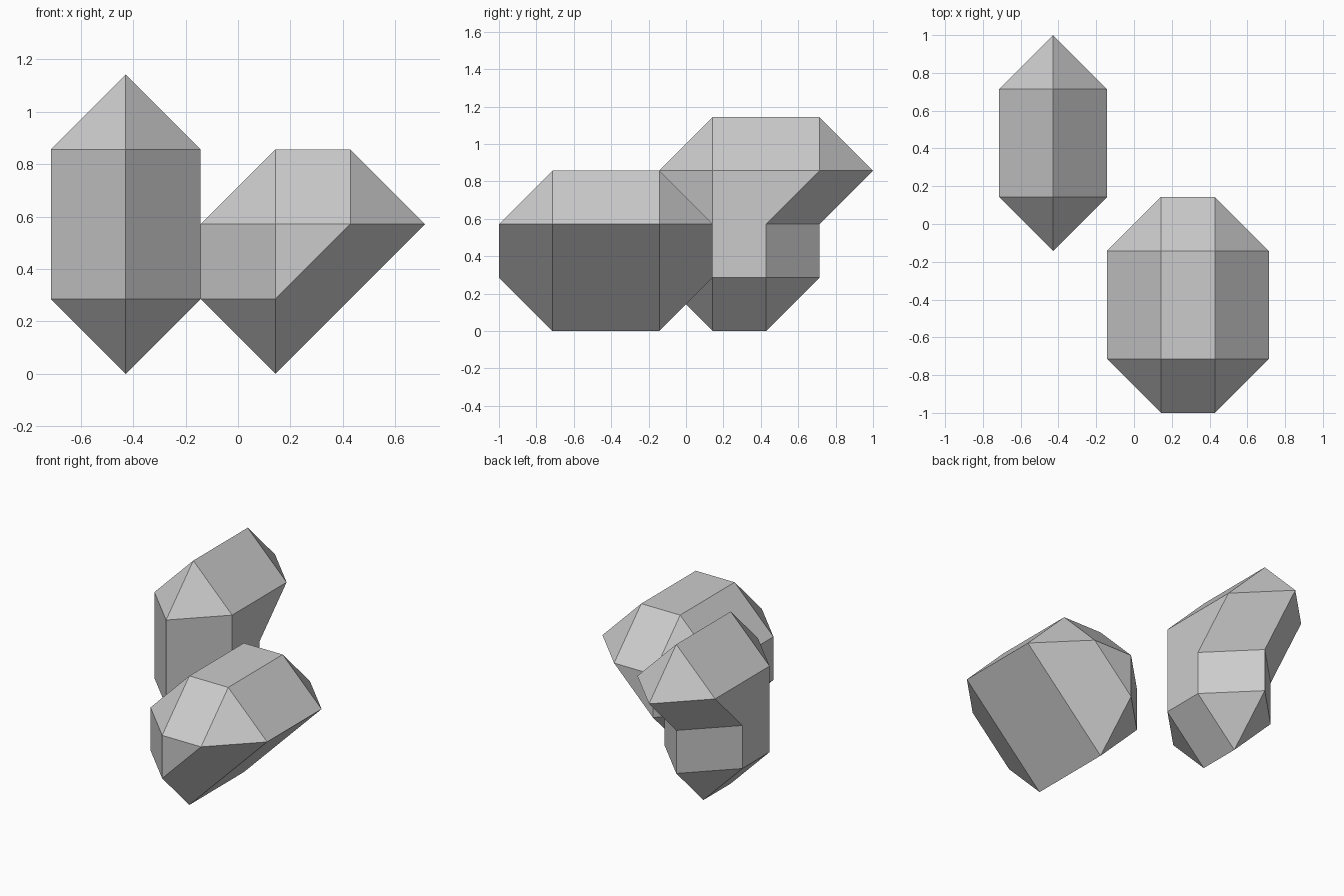
import bpy
import bmesh

cube = bpy.data.objects.get("Cube")
if cube:
    bpy.data.objects.remove(cube, do_unlink=True)

U = 2 / 7  # facet grid size

stone = bpy.data.materials.new("grey stone")
stone.use_nodes = True
grey = (0.6, 0.6, 0.6, 1)
stone.diffuse_color = grey
bsdf = next(n for n in stone.node_tree.nodes if n.type == 'BSDF_PRINCIPLED')
bsdf.inputs["Base Color"].default_value = grey


def faceted_rock(name, profile, centre, half, place):
    """Extrude the rim by +-half and bevel one grid step in to a flat cap.
    profile: each cap corner with the rim corners it fans out to.
    place(a, b, depth) gives the position in grid units."""
    bm = bmesh.new()

    def vert(point, depth):
        return bm.verts.new([c * U for c in place(*point, depth)])

    rims = []
    for side in (-1, 1):
        if half == 0 and rims:
            rim = rims[0]
        else:
            rim = [[vert(p, centre + side * half) for p in fan] for _, fan in profile]
            rims.append(rim)
        cap = [vert(p, centre + side * (half + 1)) for p, _ in profile]
        bm.faces.new(cap)
        for i, corner in enumerate(cap):
            j = (i + 1) % len(cap)
            if len(rim[i]) > 1:
                bm.faces.new([corner] + rim[i])
            bm.faces.new((corner, rim[i][-1], rim[j][0], cap[j]))

    # Straight walls between the two rims
    if half:
        near, far = [[v for fan in rim for v in fan] for rim in rims]
        for i in range(len(near)):
            bm.faces.new((near[i - 1], near[i], far[i], far[i - 1]))

    bmesh.ops.recalc_face_normals(bm, faces=bm.faces[:])
    mesh = bpy.data.meshes.new(name)
    bm.to_mesh(mesh)
    bm.free()
    mesh.materials.append(stone)
    obj = bpy.data.objects.new(name, mesh)
    bpy.context.collection.objects.link(obj)
    return obj


# Tall rock, overhanging towards the back: profile in y, z
tall_profile = [
    ((.5, 1), [(.5, 0), (-.5, 1)]),
    ((.5, 3), [(-.5, 3), (.5, 4)]),
    ((2.5, 3), [(2.5, 4), (3.5, 3)]),
    ((1.5, 2), [(2.5, 2)]),
    ((1.5, 1), [(2.5, 1), (1.5, 0)]),
]
faceted_rock("tall_rock", tall_profile, -1.5, 0, lambda a, b, d: (d, a, b))

# Low rock, leaning out to the left: profile in x, z
low_profile = [
    ((.5, 1), [(.5, 0), (-.5, 1)]),
    ((.5, 2), [(-.5, 2), (.5, 3)]),
    ((1.5, 2), [(1.5, 3), (2.5, 2)]),
]
faceted_rock("low_rock", low_profile, -1.5, 1, lambda a, b, d: (a, d, b))
